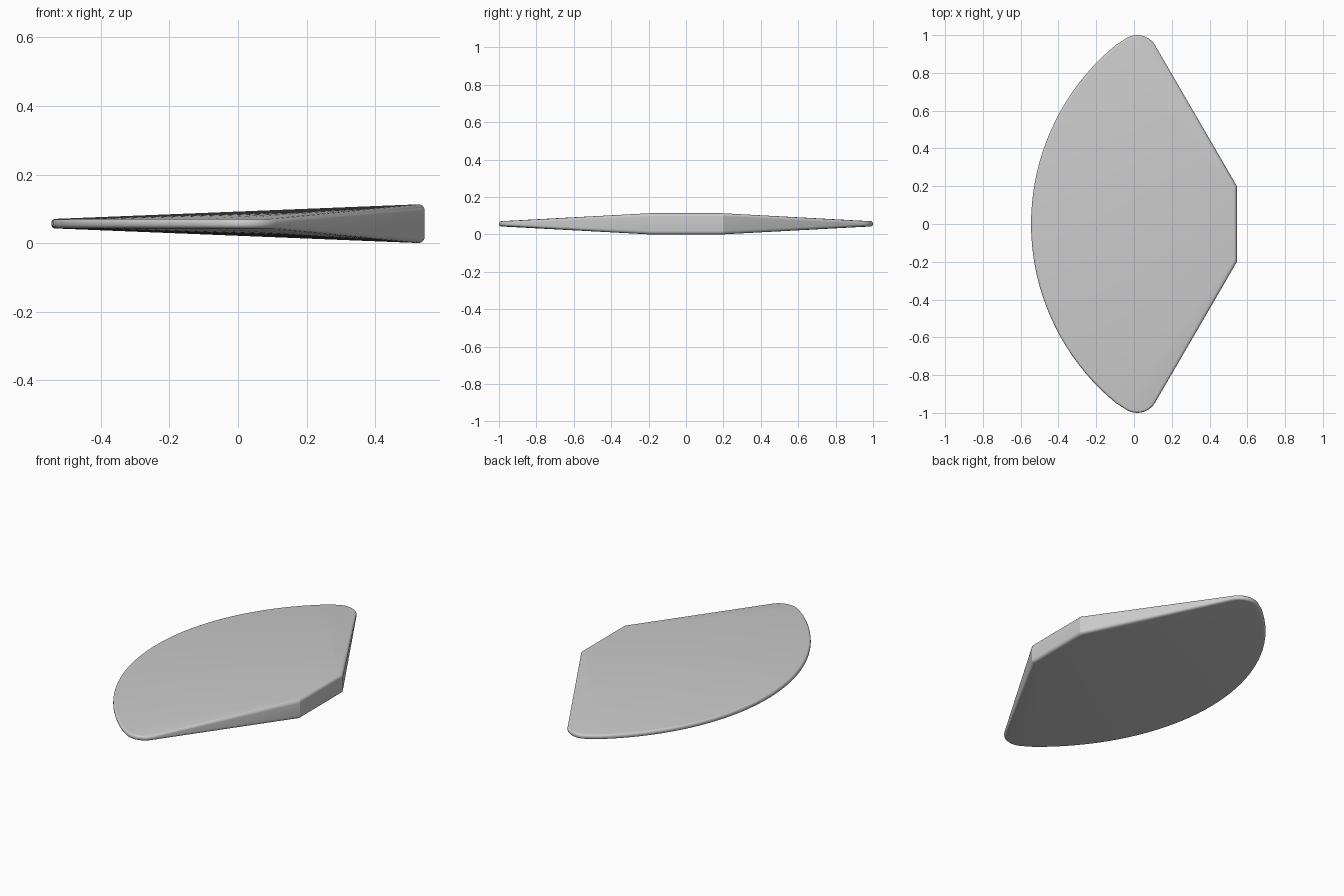
import bpy
import bmesh
from math import sin, cos, pi, radians
from mathutils import Vector

cube = bpy.data.objects.get("Cube")
if cube:
    bpy.data.objects.remove(cube, do_unlink=True)

ROOT_X, ROOT_Y = 0.545, 0.2          # thick straight edge
ROOT_HALF, RIM_HALF = 0.0565, 0.014  # half thickness
FILLET, ARC, ROUND = 10, 40, 5       # segment counts
TIP, TIP_R = Vector((0.017, 0.89)), 0.11
BOW, BOW_R = Vector((0.68, 0)), 1.225
JOIN = 126.7                         # angle where tip meets bow


def arc(centre, radius, start, end, steps):
    angles = [radians(start + (end - start) * i / steps) for i in range(steps + 1)]
    return [centre + radius * Vector((cos(a), sin(a))) for a in angles]


# Outline, counter-clockwise from the upper root corner
low_tip = Vector((TIP.x, -TIP.y))
rim = arc(TIP, TIP_R, 30, JOIN, FILLET)
rim += arc(BOW, BOW_R, JOIN, 360 - JOIN, ARC)[1:-1]
rim += arc(low_tip, TIP_R, 360 - JOIN, 330, FILLET)
root = [Vector((ROOT_X, -ROOT_Y + 2 * ROOT_Y * i / ARC)) for i in range(ARC + 1)]
outline = [root[-1]] + rim + root[:-1]
half = [ROOT_HALF] + [RIM_HALF] * len(rim) + [ROOT_HALF] * ARC
edge_r = [0.018 if h == ROOT_HALF else 0.012 for h in half]
n = len(outline)


def miter(i):
    a = (outline[i] - outline[i - 1]).normalized()
    b = (outline[(i + 1) % n] - outline[i]).normalized()
    na, nb = Vector((a.y, -a.x)), Vector((b.y, -b.x))
    return (na + nb) / (1 + na.dot(nb))


# Rounded rim as stacked rings, from the upper surface to the lower
bm = bmesh.new()
rings = []
for side in (1, -1):
    steps = range(ROUND, -1, -1) if side > 0 else range(ROUND + 1)
    for k in steps:
        a = pi / 2 * k / ROUND
        ring = []
        for i, p in enumerate(outline):
            r = edge_r[i]
            q = p - miter(i) * r * (1 - cos(a))
            z = ROOT_HALF + side * (half[i] - r + r * sin(a))
            ring.append(bm.verts.new((q.x, q.y, z)))
        rings.append(ring)
for upper, lower in zip(rings, rings[1:]):
    for i in range(n):
        j = (i + 1) % n
        bm.faces.new((upper[i], lower[i], lower[j], upper[j]))

# Tapered upper and lower surfaces: fans at the corners, strips between
corner = len(rim) + 1
cap = [(0, i, i + 1) for i in range(1, FILLET + 1)]
cap += [(-j % n, FILLET + 1 + j, FILLET + 2 + j, n - j - 1) for j in range(ARC)]
cap += [(corner, i, i + 1) for i in range(corner - 1 - FILLET, corner - 1)]
for face in cap:
    bm.faces.new([rings[0][i] for i in face])
    bm.faces.new([rings[-1][i] for i in reversed(face)])
bmesh.ops.recalc_face_normals(bm, faces=bm.faces[:])

mesh = bpy.data.meshes.new("wedge_blade")
bm.to_mesh(mesh)
bm.free()
blade = bpy.data.objects.new("wedge_blade", mesh)
bpy.context.collection.objects.link(blade)

# Plain grey material
grey = bpy.data.materials.new("plain_grey")
grey.use_nodes = True
colour = (0.6, 0.6, 0.6, 1)
grey.diffuse_color = colour
grey.node_tree.nodes["Principled BSDF"].inputs["Base Color"].default_value = colour
mesh.materials.append(grey)

bpy.ops.object.select_all(action="DESELECT")
blade.select_set(True)
bpy.context.view_layer.objects.active = blade
bpy.ops.object.shade_smooth_by_angle(angle=radians(25))
